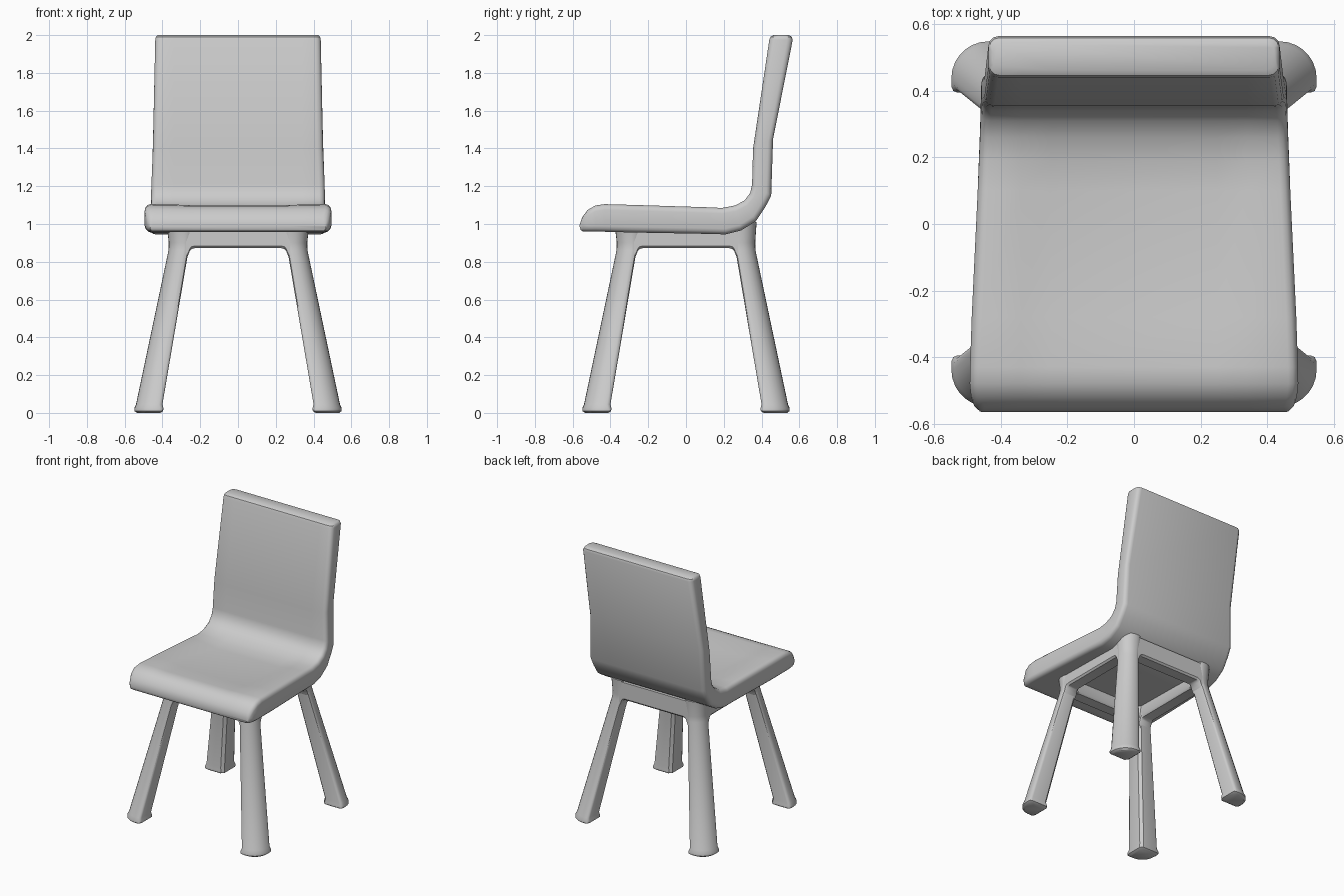
import bpy, bmesh
from math import sin, cos, pi, radians

if "Cube" in bpy.data.objects:
    bpy.data.objects.remove(bpy.data.objects["Cube"])


def finish(name, bm, angle=40):
    bmesh.ops.recalc_face_normals(bm, faces=bm.faces)
    mesh = bpy.data.meshes.new(name)
    bm.to_mesh(mesh)
    bm.free()
    ob = bpy.data.objects.new(name, mesh)
    bpy.context.collection.objects.link(ob)
    bpy.ops.object.select_all(action='DESELECT')
    ob.select_set(True)
    bpy.context.view_layer.objects.active = ob
    bpy.ops.object.shade_smooth_by_angle(angle=radians(angle))
    return ob


def loft(name, rings):
    """Skin a list of equal-length closed rings and cap both ends."""
    bm = bmesh.new()
    vs = [[bm.verts.new(p) for p in ring] for ring in rings]
    n = len(vs[0])
    for a, b in zip(vs, vs[1:]):
        for i in range(n):
            j = (i + 1) % n
            bm.faces.new((a[i], a[j], b[j], b[i]))
    bm.faces.new(vs[0])
    bm.faces.new(vs[-1])
    return finish(name, bm)


# Seat and back: one bent slab, stations (top y, z, underside y, z, half width, dish)
STATIONS = [
    (-0.565, 0.99, -0.557, 0.968, 0.465, 0), (-0.55, 1.035, -0.545, 0.96, 0.48, 0),
    (-0.52, 1.075, -0.515, 0.96, 0.49, 0.001), (-0.48, 1.098, -0.48, 0.96, 0.494, 0.003),
    (-0.43, 1.105, -0.43, 0.959, 0.493, 0.006), (-0.28, 1.101, -0.28, 0.955, 0.488, 0.026),
    (0.10, 1.089, 0.10, 0.948, 0.470, 0.022), (0.19, 1.085, 0.21, 0.945, 0.466, 0.012),
    (0.26, 1.098, 0.29, 0.965, 0.463, 0.002), (0.31, 1.125, 0.37, 1.015, 0.461, 0),
    (0.34, 1.165, 0.42, 1.09, 0.460, 0), (0.35, 1.21, 0.451, 1.15, 0.459, 0),
    (0.355, 1.40, 0.461, 1.45, 0.450, 0), (0.441, 1.975, 0.565, 1.975, 0.438, 0),
    (0.447, 1.991, 0.560, 1.991, 0.435, 0), (0.463, 2.0, 0.545, 2.0, 0.425, 0),
]


def slab_ring(yt, zt, yb, zb, hw, dish):
    dy, dz = yb - yt, zb - zt
    thick = (dy * dy + dz * dz) ** 0.5
    r = min(0.03, 0.42 * thick)
    # right half from the middle of the top round the edge to the underside
    half = [(0.25, 0, dish), (0.34, 0, dish * 0.3)]
    arc = [(r * (1 - sin(a)), r * (1 - cos(a))) for a in (0, pi / 6, pi / 3, pi / 2)]
    half += [(hw - x, d / thick, 0) for x, d in arc]
    half += [(hw - x, 1 - d / thick, 0) for x, d in reversed(arc)]
    right = [(x, yt + dy * t, zt + dz * t - drop) for x, t, drop in half]
    return right + [(-x, y, z) for x, y, z in reversed(right)]


loft("seat_and_back", [slab_ring(*s) for s in STATIONS])


# Legs: splayed, square inside with a large rounded outer corner
def leg_section(a, b, r, z, sx, sy):
    c = 0.018
    pts = [(a + c, a), (b - c, a), (b - c * 0.3, a + c * 0.3), (b, a + c)]
    pts += [(b - r + r * cos(i * pi / 14), b - r + r * sin(i * pi / 14)) for i in range(8)]
    pts += [(a + c, b), (a + c * 0.3, b - c * 0.3), (a, b - c), (a, a + c)]
    return [(x * sx, y * sy, z) for x, y in pts]


for sy, label, top in ((-1, "front", 0.965), (1, "back", 1.01)):
    for sx, side in ((-1, "left"), (1, "right")):
        levels = [(0.41, 0.535, 0.09, 0.0), (0.396, 0.549, 0.11, 0.01),
                  (0.395, 0.549, 0.11, 0.025), (0.40, 0.54, 0.105, 0.045),
                  (0.262, 0.368, 0.08, 0.86), (0.256, 0.366, 0.08, 0.90),
                  (0.25, 0.374, 0.085, top)]
        loft(f"{label}_{side}_leg", [leg_section(*l, sx, sy) for l in levels])


# Aprons: rails between the legs, with filleted ends
def apron(name, quarter, top):
    ends = [(0.275, top), (0.275, 0.81), (0.262, 0.84), (0.255, 0.858), (0.245, 0.868), (0.23, 0.872)]
    outline = ends + [(-x, z) for x, z in reversed(ends)]

    def place(u, v, z):
        for _ in range(quarter):
            u, v = -v, u
        return (u, v, z)

    # depth layers, outermost and innermost pulled in to round the edges
    layers = [(0.27, 0.012), (0.28, 0), (0.356, 0), (0.367, 0.012)]
    loft(name, [[place(x, d, z if z == top else z + lift) for x, z in outline]
                for d, lift in layers])


for q, (name, top) in enumerate((("back_apron", 1.0), ("left_apron", 0.965),
                                 ("front_apron", 0.965), ("right_apron", 0.965))):
    apron(name, q, top)
